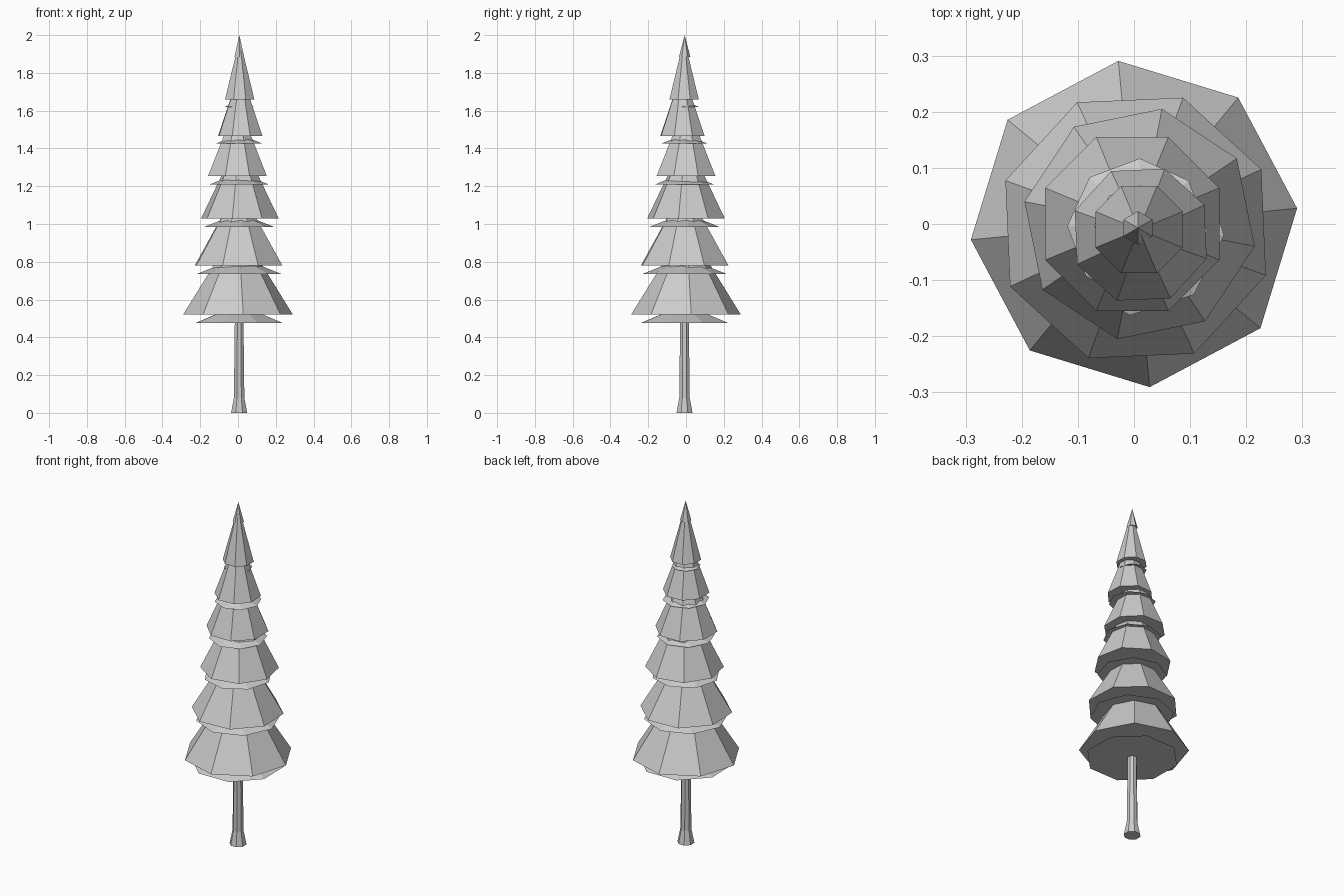
import bpy, bmesh, math

if "Cube" in bpy.data.objects:
    bpy.data.objects.remove(bpy.data.objects["Cube"])

CX, CY = 0.006, -0.008


def lathe(name, rings, sides, phase, cx=CX, cy=CY):
    """Faceted solid from (z, radius) rings; radius 0 closes to a point."""
    bm = bmesh.new()
    loops = []
    for z, r in rings:
        if r == 0:
            loops.append([bm.verts.new((cx, cy, z))])
            continue
        angles = [math.radians(phase) + math.tau * i / sides for i in range(sides)]
        loops.append([bm.verts.new((cx + r * math.cos(a), cy + r * math.sin(a), z)) for a in angles])
    bm.faces.new(loops[0][::-1])
    for low, up in zip(loops, loops[1:]):
        for i in range(sides):
            j = (i + 1) % sides
            if len(up) == 1:
                bm.faces.new((low[i], low[j], up[0]))
            else:
                bm.faces.new((low[i], low[j], up[j], up[i]))
    if len(loops[-1]) > 1:
        bm.faces.new(loops[-1])
    mesh = bpy.data.meshes.new(name)
    bm.to_mesh(mesh)
    bm.free()
    obj = bpy.data.objects.new(name, mesh)
    bpy.context.collection.objects.link(obj)
    return obj


# Trunk with flared foot
lathe("trunk", [(0, 0.046), (0.08, 0.03), (0.55, 0.024)], 8, 22.5)

# Branch tiers: base z, radius, apex z, centre x, centre y, phase, under-skirt z, under-skirt radius
tiers = [
    (0.52, 0.292, 0.99, 0.0, 0.0, 5.5, 0.475, 0.25),
    (0.78, 0.247, 1.20, 0.003, -0.007, 25, 0.735, 0.225),
    (1.03, 0.209, 1.46, 0.010, 0.0, 34, 0.985, 0.185),
    (1.255, 0.168, 1.65, -0.003, 0.0, 22.5, 1.21, 0.155),
    (1.465, 0.125, 1.82, 0.012, -0.019, 25, 1.425, 0.125),
    (1.66, 0.084, 1.98, 0.009, -0.010, 22.5, 1.62, 0.077),
]
for n, (z, r, top, cx, cy, ph, sz, sr) in enumerate(tiers, 1):
    lathe(f"branch_tier_{n}", [(z, r), (top, 0)], 8, ph, cx, cy)
    # Shallow skirt peeking out below each tier
    lathe(f"under_skirt_{n}", [(sz, sr), (sz + 0.4 * sr, 0)], 8, ph + 18)

# Pointed tip
lathe("tree_tip", [(1.885, 0.03), (2.0, 0)], 6, 30, 0.007, -0.007)
